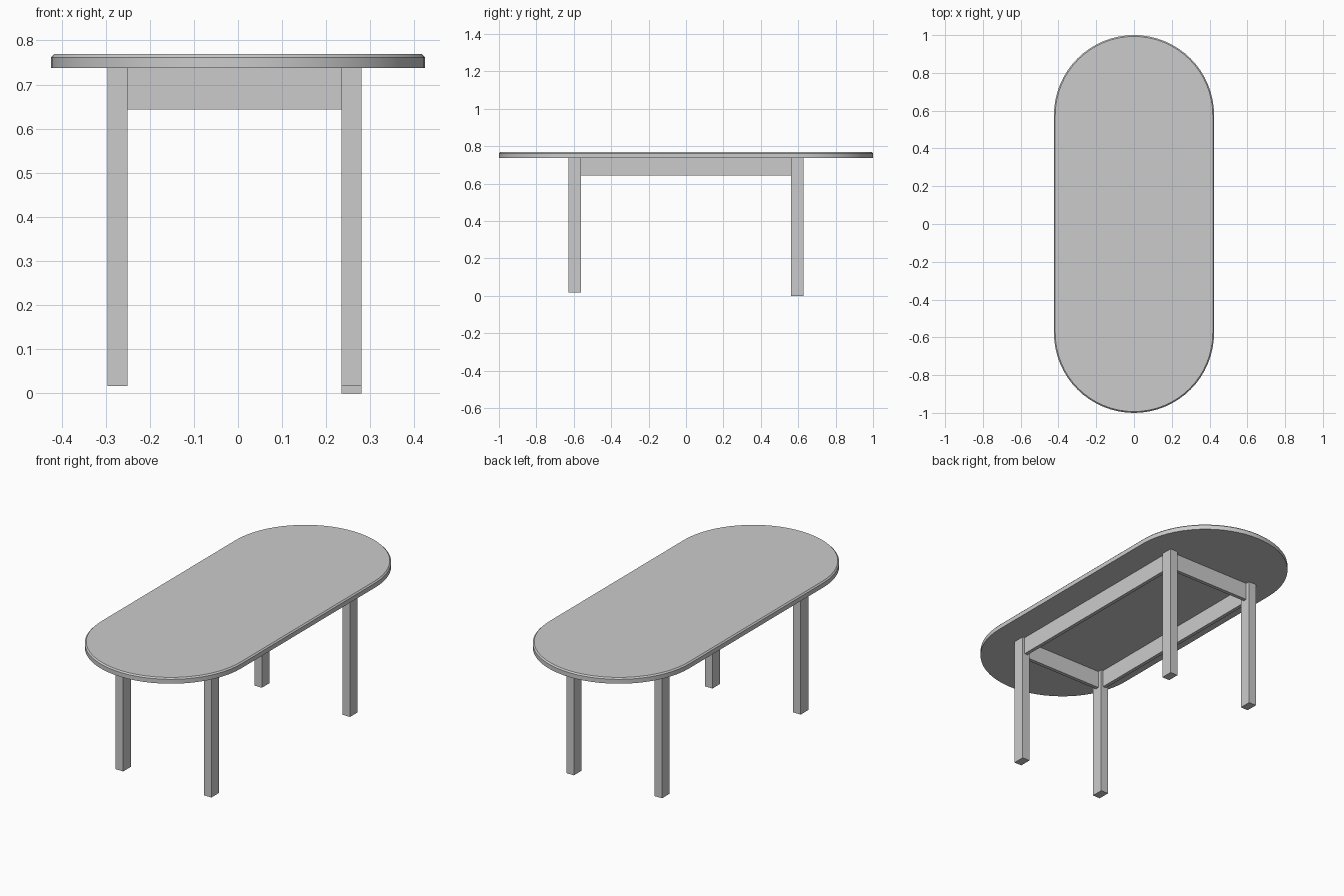
import bpy, bmesh
from math import sin, cos, pi

if "Cube" in bpy.data.objects:
    bpy.data.objects.remove(bpy.data.objects["Cube"])


def box(name, x0, x1, y0, y1, z0, z1):
    bm = bmesh.new()
    bmesh.ops.create_cube(bm, size=1)
    for v in bm.verts:
        v.co = ((x0 + x1) / 2 + v.co.x * (x1 - x0),
                (y0 + y1) / 2 + v.co.y * (y1 - y0),
                (z0 + z1) / 2 + v.co.z * (z1 - z0))
    me = bpy.data.meshes.new(name)
    bm.to_mesh(me)
    bm.free()
    ob = bpy.data.objects.new(name, me)
    bpy.context.collection.objects.link(ob)
    return ob


def stadium(radius, straight, z, segs=32):
    pts = []
    for start, cy in ((0, straight), (pi, -straight)):
        for i in range(segs + 1):
            a = start + pi * i / segs
            pts.append((radius * cos(a), cy + radius * sin(a), z))
    return pts


# Rounded-end tabletop with a small chamfer on the upper rim
R, S = 0.424, 0.576
UNDER, RIM, TOP = 0.738, 0.762, 0.769
bm = bmesh.new()
rings = [[bm.verts.new(p) for p in stadium(r, S, z)]
         for r, z in ((R, UNDER), (R, RIM), (R - 0.007, TOP))]
n = len(rings[0])
for low, high in zip(rings, rings[1:]):
    for i in range(n):
        j = (i + 1) % n
        bm.faces.new((low[i], low[j], high[j], high[i]))
bm.faces.new(rings[-1])
bm.faces.new(rings[0][::-1])
me = bpy.data.meshes.new("tabletop")
bm.to_mesh(me)
bm.free()
top = bpy.data.objects.new("tabletop", me)
bpy.context.collection.objects.link(top)
bpy.context.view_layer.objects.active = top
top.select_set(True)
bpy.ops.object.shade_smooth_by_angle(angle=pi / 6)

# Four legs; the back right one reaches slightly lower
CX, LX, LY = -0.008, 0.265, 0.595
HX, HY = 0.0228, 0.033
for sx, xn in ((-1, "left"), (1, "right")):
    for sy, yn in ((-1, "front"), (1, "back")):
        x, y = CX + sx * LX, sy * LY
        foot = 0.0 if (sx, sy) == (1, 1) else 0.017
        box(f"{yn}_{xn}_leg", x - HX, x + HX, y - HY, y + HY, foot, UNDER)

# Aprons between the legs, set in from their outer faces
AZ, T = 0.643, 0.01
for s, xn, yn in ((-1, "left", "front"), (1, "right", "back")):
    x, y = CX + s * LX, s * LY
    box(f"{xn}_apron", x - T, x + T, -LY + HY, LY - HY, AZ, UNDER)
    box(f"{yn}_apron", CX - LX + HX, CX + LX - HX, y - T, y + T, AZ, UNDER)
